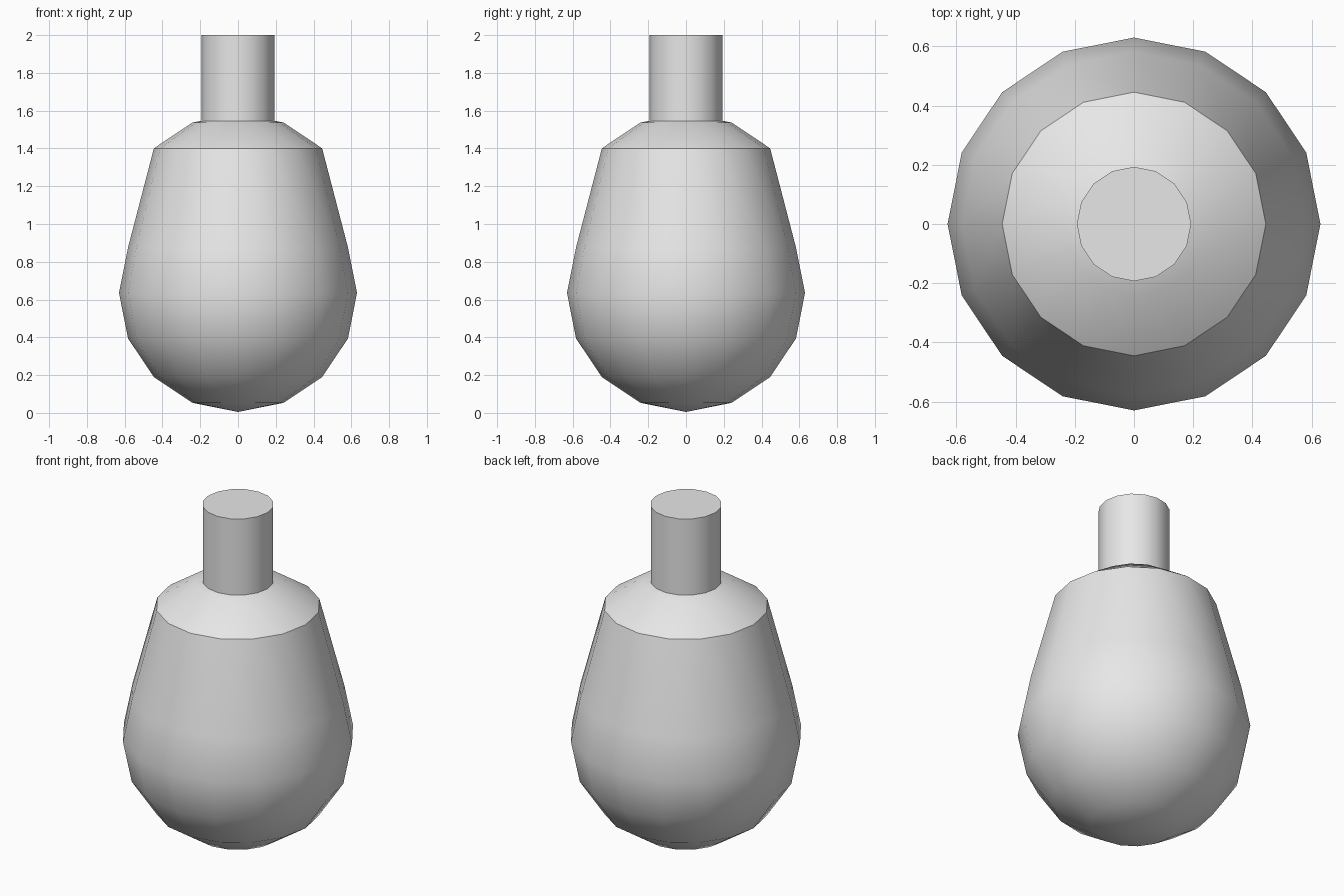
import bpy
import math

cube = bpy.data.objects.get("Cube")
if cube:
    bpy.data.objects.remove(cube, do_unlink=True)

grey = bpy.data.materials.new("light_grey")
grey.use_nodes = True
colour = (0.8, 0.8, 0.8, 1.0)
grey.diffuse_color = colour
grey.node_tree.nodes["Principled BSDF"].inputs["Base Color"].default_value = colour

SIDES = 16
BODY_RADIUS = 0.63
BODY_CENTRE = 0.635
SHOULDER_LIFT = 0.32
NECK_RADIUS = 0.193
NECK_BOTTOM, NECK_TOP = 1.5, 2.0


def finish(name):
    """Name, colour and smooth the active object."""
    obj = bpy.context.object
    obj.name = obj.data.name = name
    obj.data.materials.append(grey)
    bpy.ops.object.shade_smooth_by_angle(angle=math.radians(30))
    return obj


# Body: low-poly sphere whose upper rings are raised into a shoulder
bpy.ops.mesh.primitive_uv_sphere_add(segments=SIDES, ring_count=8, radius=BODY_RADIUS)
for vert in bpy.context.object.data.vertices:
    raised = vert.co.z > BODY_RADIUS * 0.5
    vert.co.z += BODY_CENTRE + (SHOULDER_LIFT if raised else 0)
finish("bulb_body")

# Neck: capped cylinder sunk into the shoulder
bpy.ops.mesh.primitive_cylinder_add(
    vertices=SIDES, radius=NECK_RADIUS, depth=NECK_TOP - NECK_BOTTOM,
    location=(0, 0, (NECK_TOP + NECK_BOTTOM) / 2))
finish("neck")
